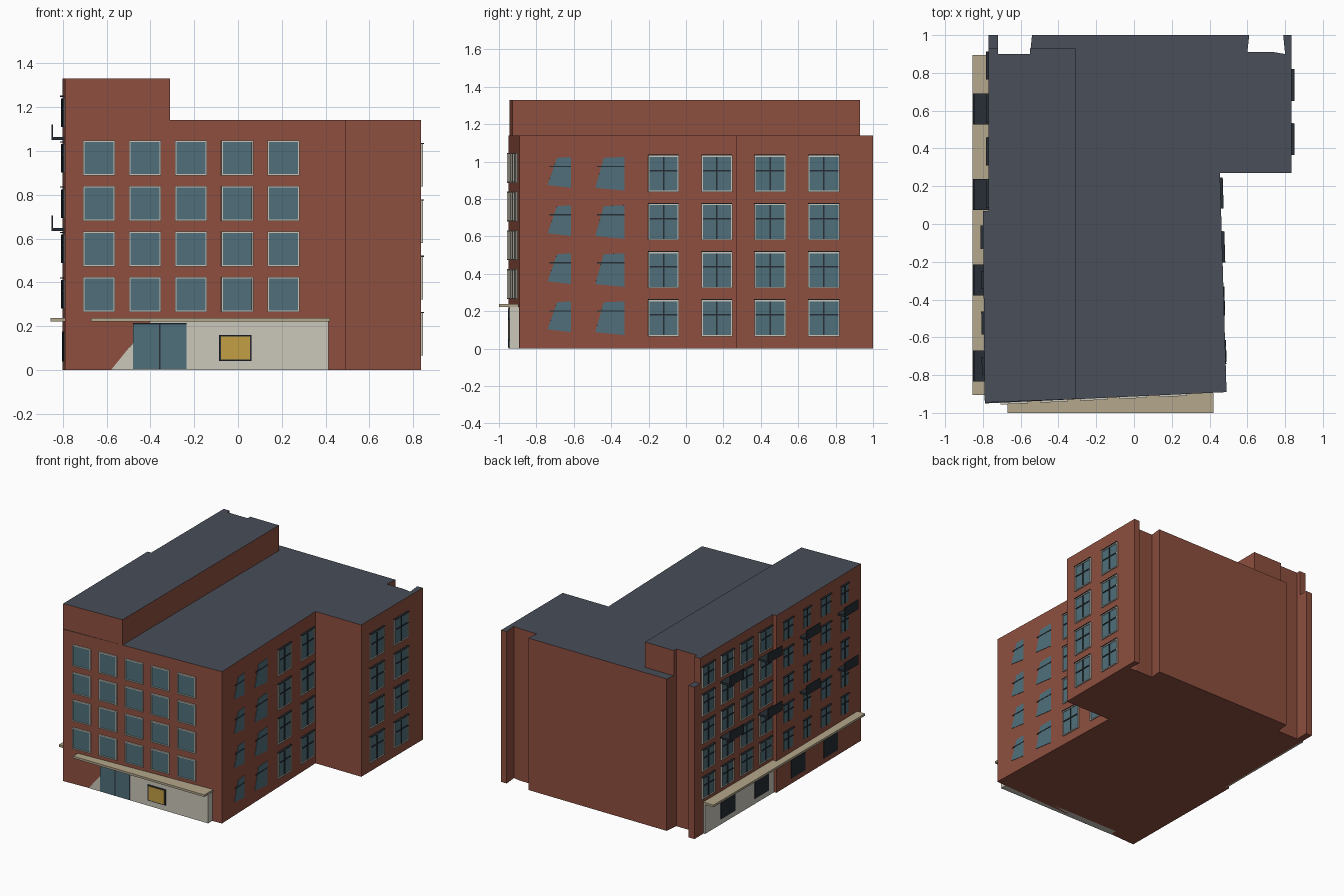
import bpy, bmesh
from mathutils import Vector

if "Cube" in bpy.data.objects:
    bpy.data.objects.remove(bpy.data.objects["Cube"])


def mat(name, r, g, b):
    m = bpy.data.materials.new(name)
    m.diffuse_color = (r, g, b, 1)
    m.use_nodes = True
    m.node_tree.nodes["Principled BSDF"].inputs["Base Color"].default_value = m.diffuse_color
    return m


BRICK = mat("brick", 0.27, 0.078, 0.05)
ROOF = mat("roof", 0.065, 0.077, 0.1)
GLASS = mat("glass", 0.08, 0.16, 0.2)
DARK = mat("dark_metal", 0.02, 0.028, 0.035)
CREAM = mat("cream", 0.6, 0.57, 0.49)
TAN = mat("tan_stone", 0.46, 0.39, 0.26)
GOLD = mat("gold", 0.55, 0.35, 0.06)


def finish(bm, name, *mats):
    bmesh.ops.recalc_face_normals(bm, faces=bm.faces)
    me = bpy.data.meshes.new(name)
    for m in mats:
        me.materials.append(m)
    bm.to_mesh(me)
    bm.free()
    bpy.context.collection.objects.link(bpy.data.objects.new(name, me))


def prism(bm, base, offset):
    """Closed solid from a polygon swept along an offset."""
    lo = [bm.verts.new(p) for p in base]
    hi = [bm.verts.new(Vector(p) + Vector(offset)) for p in base]
    bm.faces.new(lo)
    bm.faces.new(hi)
    n = len(lo)
    for i in range(n):
        j = (i + 1) % n
        bm.faces.new((lo[i], lo[j], hi[j], hi[i]))


def block(name, outline, z0, z1):
    bm = bmesh.new()
    prism(bm, [(x, y, z0) for x, y in outline], (0, 0, z1 - z0))
    bmesh.ops.recalc_face_normals(bm, faces=bm.faces)
    for f in bm.faces:
        f.material_index = 1 if f.normal.z > 0.5 else 0
    finish(bm, name, BRICK, ROOF)


class Wall:
    """A wall line; positions along it are given in world x (axis 0) or y (axis 1)."""

    def __init__(self, a, b, axis):
        self.a, self.b, self.axis = Vector(a), Vector(b), axis
        d = (self.b - self.a).normalized()
        self.n = Vector((d.y, -d.x, 0))

    def pt(self, c, z, out=0.0):
        t = (c - self.a[self.axis]) / (self.b[self.axis] - self.a[self.axis])
        p = self.a.lerp(self.b, t)
        return Vector((p.x, p.y, z)) + self.n * out

    def poly(self, bm, pts, out, inner=-0.01):
        prism(bm, [self.pt(c, z, inner) for c, z in pts], self.n * (out - inner))

    def rect(self, bm, c0, c1, z0, z1, out, inner=-0.01):
        self.poly(bm, [(c0, z0), (c1, z0), (c1, z1), (c0, z1)], out, inner)


front = Wall((-0.79, -0.95), (0.49, -0.89), 0)
right = Wall((0.49, -0.89), (0.455, 0.27), 1)
wing = Wall((0.835, 0.27), (0.835, 1.0), 1)
left_back = Wall((-0.77, 1.0), (-0.77, 0.07), 1)
left_front = Wall((-0.80, 0.07), (-0.79, -0.95), 1)

# Main brick volume with notched back corners, and raised roof storey
block("main_building", [
    (-0.79, -0.95), (0.49, -0.89), (0.455, 0.27), (0.835, 0.27), (0.835, 1.0),
    (0.79, 1.0), (0.80, 0.90), (0.74, 0.91), (0.60, 0.91), (0.61, 1.0),
    (-0.54, 1.0), (-0.55, 0.9), (-0.72, 0.9), (-0.72, 1.0), (-0.77, 1.0),
    (-0.77, 0.07), (-0.80, 0.07)], 0, 1.14)
block("raised_storey", [
    (-0.79, -0.945), (-0.31, -0.927), (-0.31, 0.93), (-0.55, 0.93), (-0.55, 0.9),
    (-0.72, 0.9), (-0.72, 0.93), (-0.77, 0.93), (-0.77, 0.07), (-0.80, 0.07)], 1.14, 1.33)

# Windows: panes, surrounds and glazing bars gathered per facade
parts = {}


def bag(name, material):
    if name not in parts:
        parts[name] = (bmesh.new(), material)
    return parts[name][0]


def window(wall, side, c, z, w, h, bars=True, frame=True):
    c0, c1, z0, z1 = c - w / 2, c + w / 2, z - h / 2, z + h / 2
    wall.rect(bag(side + "_panes", GLASS), c0, c1, z0, z1, 0.004)
    if frame:
        t, f = 0.007, bag(side + "_surrounds", CREAM)
        for a0, a1, b0, b1 in ((c0 - t, c1 + t, z1, z1 + t), (c0 - t, c1 + t, z0 - t, z0),
                               (c0 - t, c0, z0, z1), (c1, c1 + t, z0, z1)):
            wall.rect(f, a0, a1, b0, b1, 0.010)
    if bars:
        b = bag(side + "_bars", DARK)
        wall.rect(b, c - 0.004, c + 0.004, z0, z1, 0.009)
        wall.rect(b, c0, c1, z + 0.013, z + 0.021, 0.009)
        wall.rect(b, c0 - 0.008, c1 + 0.005, z1 + 0.007, z1 + 0.012, 0.014)


FLOORS = [0.345, 0.553, 0.76, 0.967, 1.175]
for z in FLOORS[:4]:
    for i in range(5):
        window(front, "front", -0.635 + 0.2105 * i, z, 0.132, 0.146, bars=False)

for z in (0.163, 0.42, 0.677, 0.935):
    window(right, "right", -0.12, z, 0.15, 0.18)
    window(right, "right", 0.165, z, 0.15, 0.18)
    window(wing, "wing", 0.45, z, 0.155, 0.18)
    window(wing, "wing", 0.737, z, 0.155, 0.18)
    # Slanted panes near the street corner
    for c0, c1, c2, low in ((-0.74, -0.69, -0.615, 0.06), (-0.485, -0.44, -0.33, 0.075)):
        right.poly(bag("right_panes", GLASS),
                   [(c0, z - low), (c2, z - low - 0.015), (c2, z + 0.09), (c1, z + 0.085)], 0.003)
        right.rect(bag("right_bars", DARK), c0 + 0.01, c2, z + 0.035, z + 0.042, 0.005)

for z in FLOORS:
    for i in range(8):
        c = 0.84 - 0.227 * i
        if i < 4:
            window(left_back, "left", c, z, 0.135, 0.146)
        else:
            window(left_front, "left", c, z, 0.11 if i % 2 == 0 else 0.08, 0.13, frame=False)

for name, (bm, m) in parts.items():
    finish(bm, name, m)


def boxes(name, material, items):
    bm = bmesh.new()
    for x0, x1, y0, y1, z0, z1 in items:
        prism(bm, [(x0, y0, z0), (x1, y0, z0), (x1, y1, z0), (x0, y1, z0)], (0, 0, z1 - z0))
    finish(bm, name, material)


# Balconies: slab, front rail and end rails
slabs, rails = [], []
for z in (0.635, 1.05):
    for k in range(4):
        y = 0.61 - 0.4535 * k
        slabs.append((-0.852, -0.76, y - 0.082, y + 0.082, z, z + 0.014))
        rails.append((-0.852, -0.845, y - 0.082, y + 0.082, z + 0.014, z + 0.07))
boxes("balcony_slabs", DARK, slabs)
boxes("balcony_rails", DARK, rails)

# Left ground floor: canopy, cream base and shop windows
boxes("left_canopy", TAN, [(-0.855, -0.765, -0.905, 0.895, 0.222, 0.238)])
boxes("left_base_panel", CREAM, [(-0.782, -0.76, 0.07, 0.89, 0, 0.222)])
bm = bmesh.new()
for wall, c, out in ((left_back, 0.62, 0.016), (left_back, 0.22, 0.016),
                     (left_front, -0.19, 0.004), (left_front, -0.58, 0.004)):
    wall.rect(bm, c - 0.085, c + 0.085, 0.04, 0.175, out)
finish(bm, "left_shop_windows", DARK)

# Front entrance: canopy, cream panel, glass doors and display case
boxes("front_canopy", TAN, [(-0.67, 0.42, -1.0, -0.895, 0.222, 0.238)])
bm = bmesh.new()
prism(bm, [(-0.58, -0.943, 0), (0.412, -0.943, 0), (0.412, -0.943, 0.222), (-0.40, -0.943, 0.222)],
      (0, 0.055, 0))
finish(bm, "front_base_panel", CREAM)
boxes("entrance_doors", GLASS, [(-0.48, -0.235, -0.949, -0.92, 0.005, 0.212)])
boxes("door_bar", DARK, [(-0.361, -0.353, -0.952, -0.94, 0.005, 0.212),
                         (-0.48, -0.235, -0.952, -0.94, 0.208, 0.215)])
boxes("display_frame", DARK, [(-0.086, 0.062, -0.950, -0.93, 0.042, 0.16)])
boxes("display_face", GOLD, [(-0.078, 0.054, -0.953, -0.94, 0.049, 0.153)])
